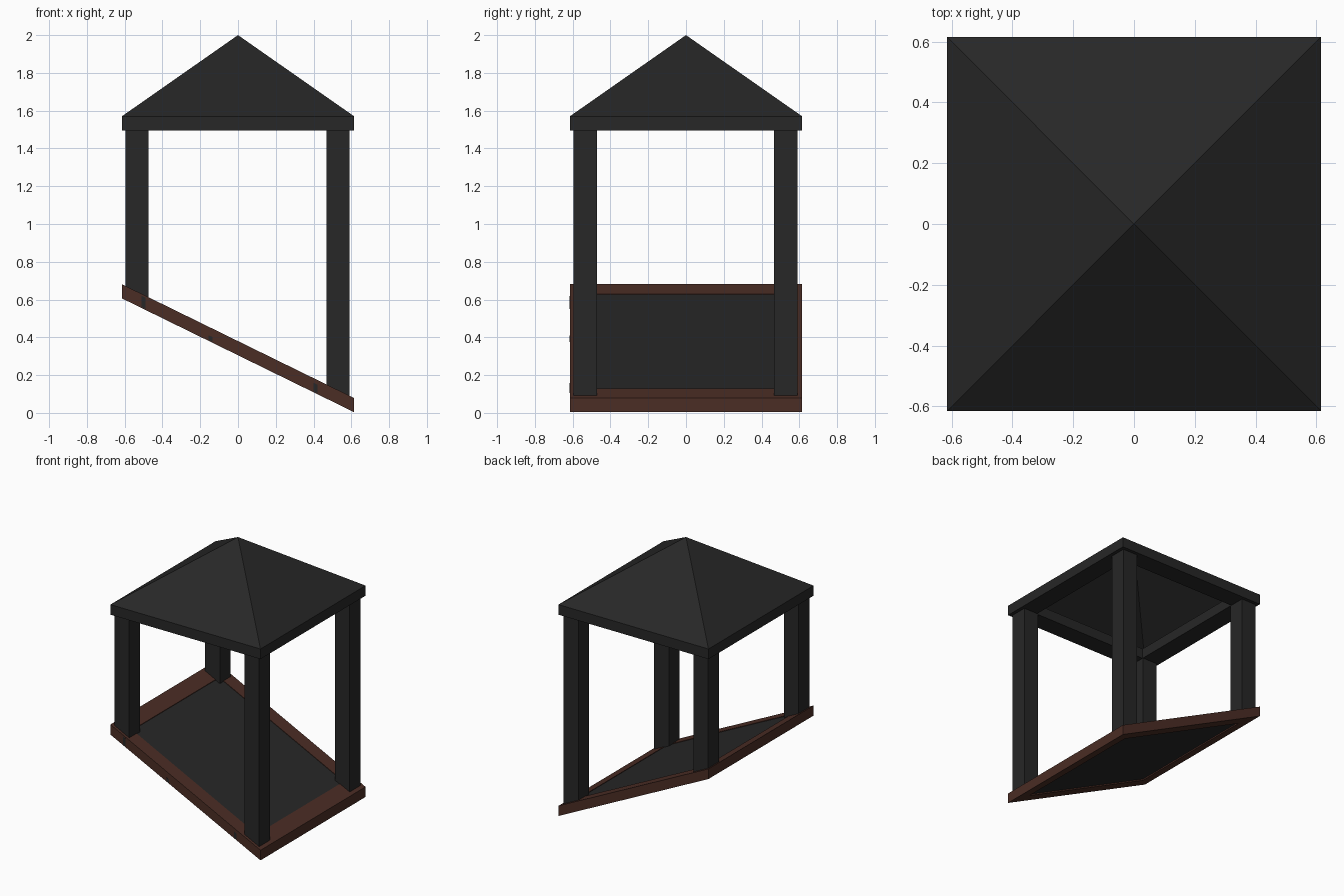
import bpy, bmesh

if "Cube" in bpy.data.objects:
    bpy.data.objects.remove(bpy.data.objects["Cube"])

def material(name, rgb):
    m = bpy.data.materials.new(name)
    m.diffuse_color = (*rgb, 1)
    m.use_nodes = True
    m.node_tree.nodes["Principled BSDF"].inputs["Base Color"].default_value = m.diffuse_color
    return m

BLACK = material("charcoal", (0.02, 0.02, 0.02))
BROWN = material("dark brown wood", (0.07, 0.026, 0.018))
R = 0.615      # half width of roof and base

def ramp(x):   # top height of the sloping base
    return 0.38 - 0.49 * x

def finish(name, bm, mat):
    bmesh.ops.recalc_face_normals(bm, faces=bm.faces)
    me = bpy.data.meshes.new(name)
    bm.to_mesh(me)
    bm.free()
    me.materials.append(mat)
    ob = bpy.data.objects.new(name, me)
    bpy.context.collection.objects.link(ob)
    return ob

def prism(name, xs, ys, bottom, top, mat):
    """Block whose bottom and top heights are functions of x."""
    bm = bmesh.new()
    bmesh.ops.create_cube(bm, size=1)
    for v in bm.verts:
        x = xs[v.co.x > 0]
        v.co = (x, ys[v.co.y > 0], (top if v.co.z > 0 else bottom)(x))
    return finish(name, bm, mat)

def frame(name, inner, bottom, top, mat):
    """Square ring, mitred at the corners."""
    bm = bmesh.new()
    rings = []
    for r, h in ((R, bottom), (R, top), (inner, top), (inner, bottom)):
        rings.append([bm.verts.new((sx * r, sy * r, h(sx * r)))
                      for sx, sy in ((-1, -1), (1, -1), (1, 1), (-1, 1))])
    for k in range(4):
        a, b = rings[k], rings[(k + 1) % 4]
        for i in range(4):
            j = (i + 1) % 4
            bm.faces.new((a[i], a[j], b[j], b[i]))
    return finish(name, bm, mat)

# sloping base: brown rails around a dark panel
frame("base_rails", 0.51, lambda x: ramp(x) - 0.075, ramp, BROWN)
prism("base_panel", (-0.512, 0.512), (-0.512, 0.512),
      lambda x: ramp(x) - 0.065, lambda x: ramp(x) - 0.004, BLACK)

# dark nicks on the front rail
for x, lo, hi in ((-0.5, 0.07, 0.01), (-0.145, 0.07, 0.045), (0.41, 0.07, 0.025)):
    prism("rail_nick", (x - 0.01, x + 0.01), (-R - 0.001, -R + 0.004),
          lambda t: ramp(t) - lo, lambda t: ramp(t) - hi, BLACK)

# four posts cut to the slope
for xs in ((-0.595, -0.475), (0.468, 0.59)):
    for ys in ((-0.595, -0.47), (0.465, 0.59)):
        prism("corner_post", xs, ys, lambda x: ramp(x) - 0.01, lambda x: 1.52, BLACK)

# eave frame and open pyramid roof
frame("roof_eave", 0.475, lambda x: 1.495, lambda x: 1.57, BLACK)
bm = bmesh.new()
apex = bm.verts.new((0, 0, 2.0))
rim = [bm.verts.new((sx * R, sy * R, 1.57)) for sx, sy in ((-1, -1), (1, -1), (1, 1), (-1, 1))]
for i in range(4):
    bm.faces.new((rim[i], rim[(i + 1) % 4], apex))
finish("roof", bm, BLACK)
